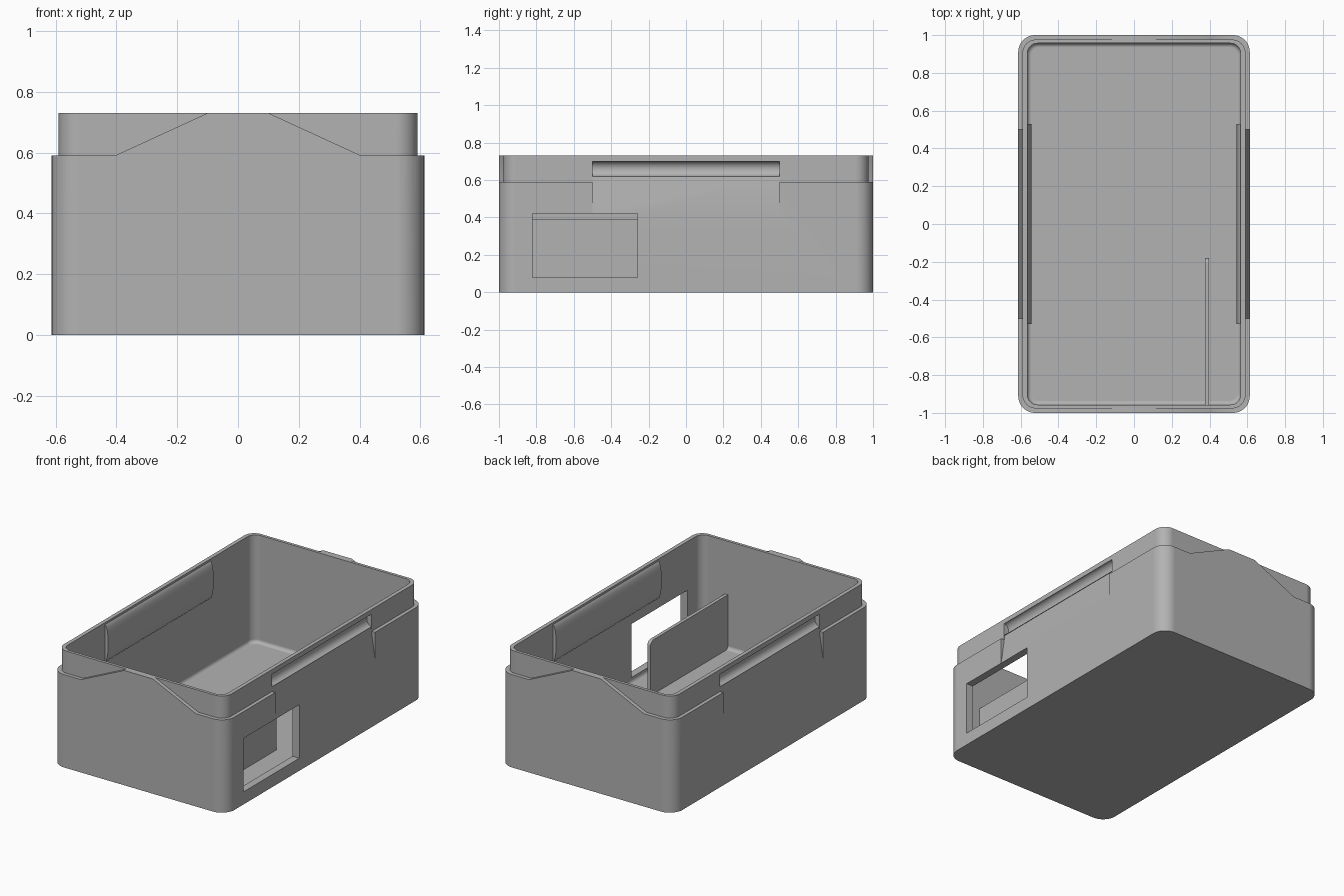
import bpy, bmesh
from math import sin, cos, pi, radians

if "Cube" in bpy.data.objects:
    bpy.data.objects.remove(bpy.data.objects["Cube"])

grey = bpy.data.materials.new("light_grey")
grey.use_nodes = True
colour = (0.448, 0.448, 0.448, 1)
grey.diffuse_color = colour
grey.node_tree.nodes["Principled BSDF"].inputs["Base Color"].default_value = colour


def make_object(name, bm):
    bmesh.ops.recalc_face_normals(bm, faces=bm.faces)
    mesh = bpy.data.meshes.new(name)
    bm.to_mesh(mesh)
    bm.free()
    mesh.materials.append(grey)
    obj = bpy.data.objects.new(name, mesh)
    bpy.context.collection.objects.link(obj)
    return obj


def rounded_rect(hx, hy, r, segments=12):
    pts = []
    for i, (sx, sy) in enumerate([(1, 1), (-1, 1), (-1, -1), (1, -1)]):
        for k in range(segments + 1):
            a = (i + k / segments) * pi / 2
            pts.append((sx * (hx - r) + r * cos(a), sy * (hy - r) + r * sin(a)))
    return pts


def loft(name, levels, closed=False):
    """Skin a stack of rounded rectangles (half x, half y, radius, z)."""
    bm = bmesh.new()
    rings = [[bm.verts.new((x, y, z)) for x, y in rounded_rect(hx, hy, r)]
             for hx, hy, r, z in levels]
    pairs = list(zip(rings, rings[1:]))
    if closed:
        pairs.append((rings[-1], rings[0]))
    else:
        bm.faces.new(rings[0])
        bm.faces.new(rings[-1])
    for a, b in pairs:
        for i in range(len(a)):
            j = (i + 1) % len(a)
            bm.faces.new((a[i], a[j], b[j], b[i]))
    return make_object(name, bm)


def prism(name, profile, axis, low, high):
    """Extrude a 2D profile along x or y; the other two axes keep their order."""
    bm = bmesh.new()

    def place(p, d):
        return (d, p[0], p[1]) if axis == "x" else (p[0], d, p[1])
    ends = [[bm.verts.new(place(p, d)) for p in profile] for d in (low, high)]
    bm.faces.new(ends[0])
    bm.faces.new(ends[1])
    for i in range(len(profile)):
        j = (i + 1) % len(profile)
        bm.faces.new((ends[0][i], ends[0][j], ends[1][j], ends[1][i]))
    return make_object(name, bm)


def combine(target, tool, operation):
    mod = target.modifiers.new(operation.lower(), "BOOLEAN")
    mod.operation = operation
    mod.solver = "EXACT"
    mod.object = tool
    bpy.context.view_layer.objects.active = target
    bpy.ops.object.modifier_apply(modifier=mod.name)
    bpy.data.objects.remove(tool)


TOP, LEDGE, FLOOR = 0.73, 0.59, 0.045

# Hollow shell with a rounded floor edge
fillet = [(0.565 - 0.022 * (1 - cos(a)), 0.957 - 0.022 * (1 - cos(a)),
           0.055 - 0.015 * (1 - cos(a)), FLOOR + 0.022 * (1 - sin(a)))
          for a in [k * pi / 10 for k in range(6)]]
box = loft("open_box", [(0.613, 1, 0.09, 0), (0.613, 1, 0.09, TOP),
                        (0.565, 0.957, 0.055, TOP)] + fillet)

# Stepped ledge around the lip, leaving a raised tab on both ends
ledge = loft("ledge_cutter", [(0.7, 1.1, 0.1, LEDGE), (0.7, 1.1, 0.1, 0.76),
                              (0.59, 0.976, 0.07, 0.76), (0.59, 0.976, 0.07, LEDGE)], True)
tab = prism("tab_keeper", [(-0.601, 0.5), (0.601, 0.5), (0, 0.776)], "y", -1.3, 1.3)
combine(ledge, tab, "DIFFERENCE")
combine(box, ledge, "DIFFERENCE")

# Latch on each side: inner bulge, outer sloped recess and grip groove
arc = [k * pi / 16 for k in range(17)]
bulge = [(0.58, 0.72)] + [(0.572 - 0.03 * sin(a) ** 0.8, 0.6 + 0.12 * cos(a))
                          for a in arc] + [(0.58, 0.48)]
recess = [(0.613, 0.42), (0.585, 0.62), (0.7, 0.62), (0.7, 0.42)]
groove = [(0.7, 0.7)] + [(0.592 - 0.036 * sin(a), 0.66 + 0.04 * cos(a))
                         for a in arc] + [(0.7, 0.62)]
for side in (1, -1):
    for name, profile, half, operation in (("bulge", bulge, 0.53, "UNION"),
                                           ("recess", recess, 0.5, "DIFFERENCE"),
                                           ("groove", groove, 0.5, "DIFFERENCE")):
        part = prism(name, [(side * x, z) for x, z in profile], "y", -half, half)
        combine(box, part, operation)

# Window in the left wall
window = prism("window_cutter", [(-0.82, 0.08), (-0.26, 0.08), (-0.26, 0.42), (-0.82, 0.42)],
               "x", 0.5, 0.7)
combine(box, window, "DIFFERENCE")

# Upright divider behind the window, with one rounded top corner
corner = [(-0.21 + 0.03 * sin(a), 0.36 + 0.03 * cos(a)) for a in [k * pi / 12 for k in range(7)]]
divider = prism("divider", [(-0.97, 0.03), (-0.97, 0.39)] + corner + [(-0.18, 0.03)],
                "x", 0.375, 0.397)
combine(box, divider, "UNION")

# Smooth curves, crisp edges
box.data.materials.clear()
box.data.materials.append(grey)
for face in box.data.polygons:
    face.material_index = 0
bpy.ops.object.select_all(action="DESELECT")
box.select_set(True)
bpy.context.view_layer.objects.active = box
bpy.ops.object.shade_smooth_by_angle(angle=radians(25))
weighted = box.modifiers.new("weighted_normals", "WEIGHTED_NORMAL")
weighted.keep_sharp = True
